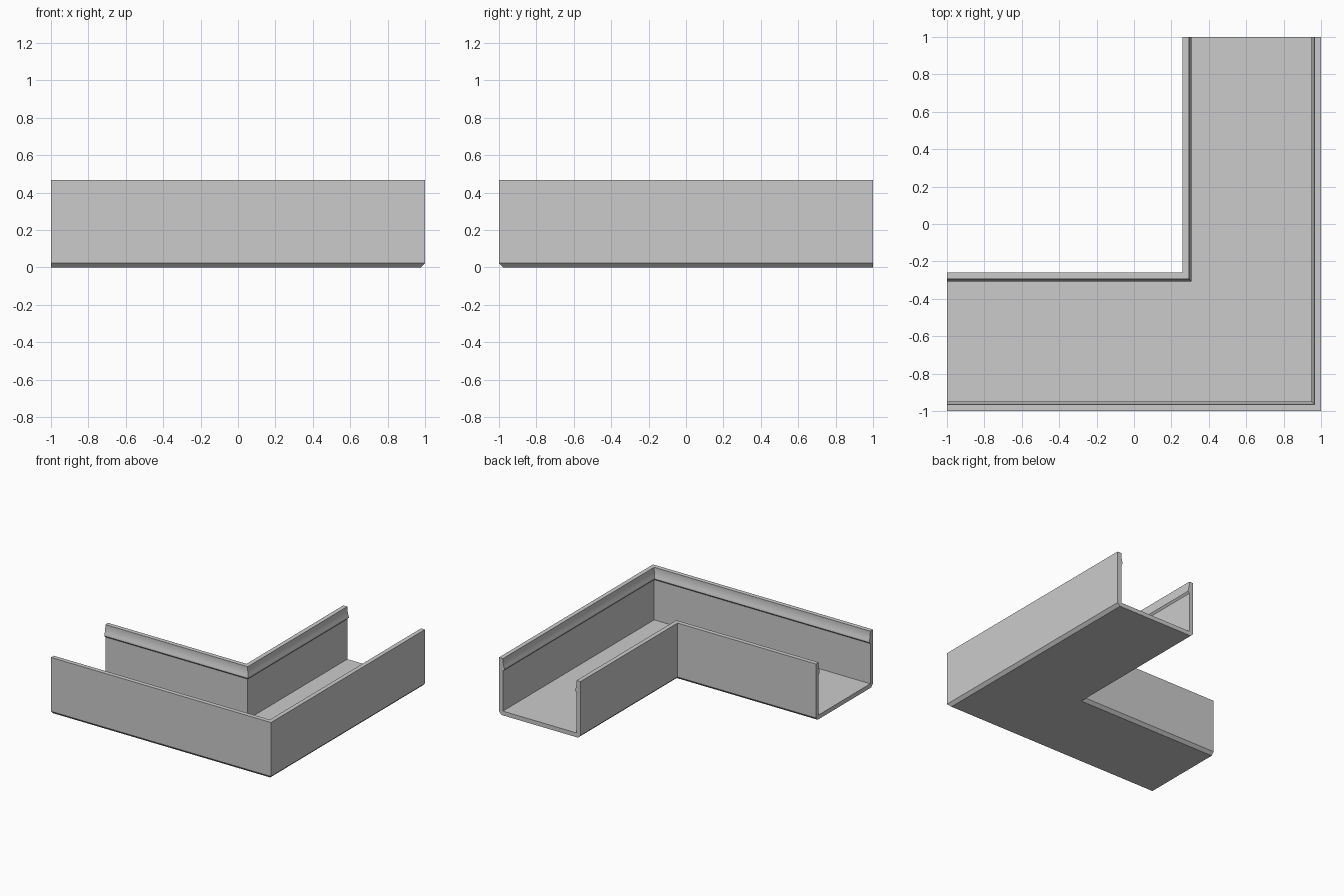
import bpy
import bmesh
import math

cube = bpy.data.objects.get("Cube")
if cube:
    bpy.data.objects.remove(cube, do_unlink=True)

# Trough dimensions
WIDTH, HEIGHT = 0.742, 0.467
WALL, FLOOR, CHAMFER = 0.036, 0.035, 0.024
LIP, LIP_TOP, LIP_TIP, LIP_BOTTOM = 0.014, 0.455, 0.385, 0.365
STEPS = 6

grey = bpy.data.materials.new("plain_grey")
grey.use_nodes = True
colour = (0.6, 0.6, 0.6, 1)
grey.diffuse_color = colour
grey.node_tree.nodes["Principled BSDF"].inputs["Base Color"].default_value = colour


def half_profile():
    """Outer wall from the underside, over the top, down to the floor."""
    points = [(CHAMFER, 0), (0, CHAMFER), (0, HEIGHT), (WALL, HEIGHT)]
    # Flared clip lip, hooked underneath
    for i in range(STEPS + 1):
        t = i / STEPS
        points.append((WALL + LIP * t ** 1.8, LIP_TOP + (LIP_TIP - LIP_TOP) * t))
    points += [(WALL + LIP, LIP_TIP - 0.006), (WALL, LIP_BOTTOM), (WALL, FLOOR)]
    return points


half = half_profile()
profile = half + [(WIDTH - d, z) for d, z in reversed(half)]

# Sweep the section along both legs with a mitred corner
bm = bmesh.new()
stations = [
    lambda d, z: (-1, d - 1, z),
    lambda d, z: (1 - d, d - 1, z),
    lambda d, z: (1 - d, 1, z),
]
rings = [[bm.verts.new(place(d, z)) for d, z in profile] for place in stations]
count = len(profile)
for a, b in zip(rings, rings[1:]):
    for i in range(count):
        j = (i + 1) % count
        bm.faces.new((a[i], a[j], b[j], b[i]))
bm.faces.new(rings[0])
bm.faces.new(rings[-1][::-1])
bmesh.ops.recalc_face_normals(bm, faces=bm.faces)

mesh = bpy.data.meshes.new("corner_trough")
bm.to_mesh(mesh)
bm.free()
mesh.materials.append(grey)
trough = bpy.data.objects.new("corner_trough", mesh)
bpy.context.collection.objects.link(trough)

# Smooth the curved lip, keep the folds sharp
bpy.ops.object.select_all(action="DESELECT")
trough.select_set(True)
bpy.context.view_layer.objects.active = trough
bpy.ops.object.shade_smooth_by_angle(angle=math.radians(20))
